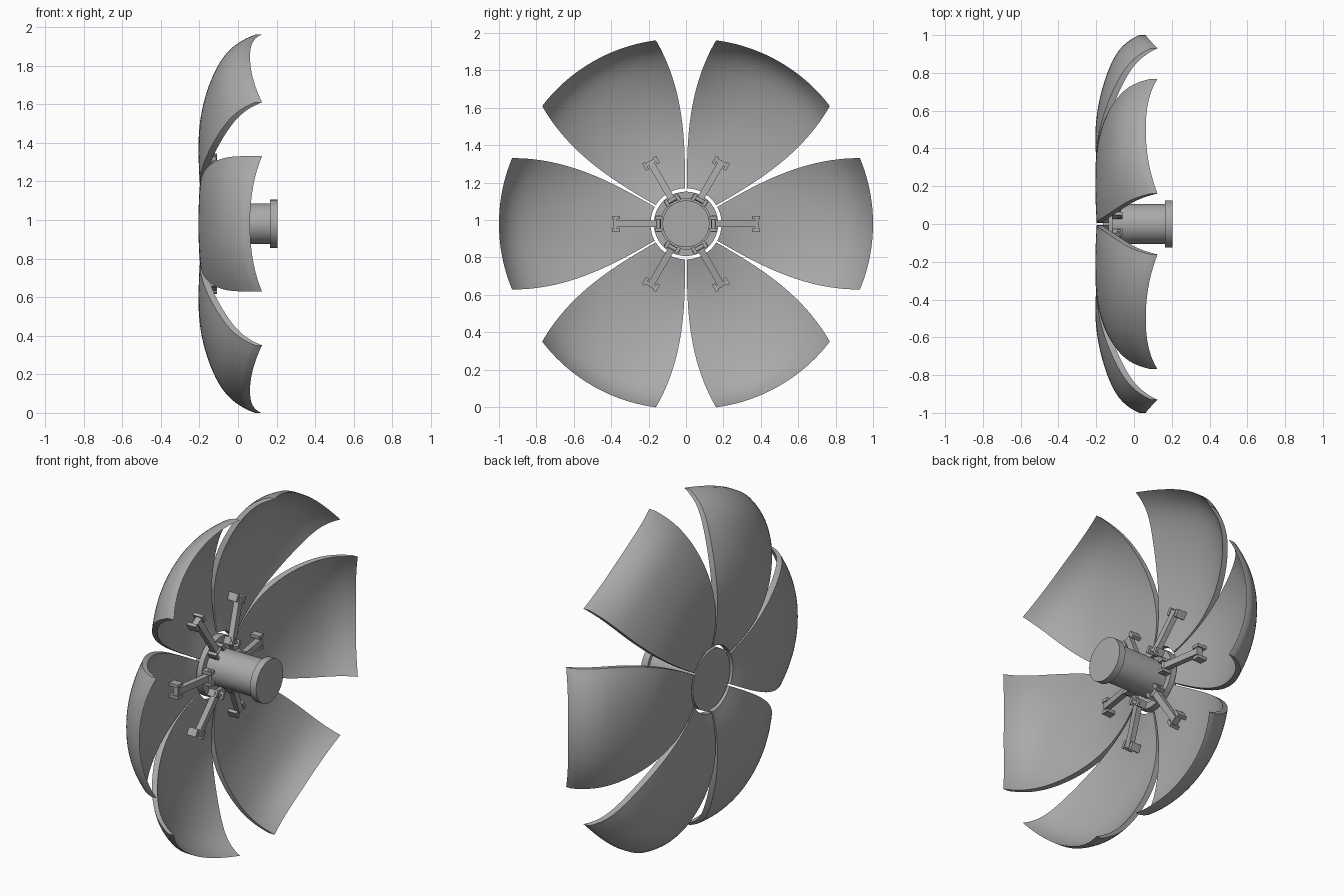
import bpy, bmesh, math
from mathutils import Matrix, Vector

cube = bpy.data.objects.get("Cube")
if cube:
    bpy.data.objects.remove(cube)

CENTRE = Matrix.Translation((0, 0, 0.98))
COUNT = 6

grey = bpy.data.materials.new("plain grey")
grey.use_nodes = True
grey.diffuse_color = (0.4, 0.4, 0.4, 1)
grey.node_tree.nodes["Principled BSDF"].inputs["Base Color"].default_value = (0.4, 0.4, 0.4, 1)


def to_mesh(bm, name):
    bmesh.ops.recalc_face_normals(bm, faces=bm.faces)
    mesh = bpy.data.meshes.new(name)
    bm.to_mesh(mesh)
    bm.free()
    mesh.materials.append(grey)
    return mesh


def place(mesh, name, turn=0.0):
    obj = bpy.data.objects.new(name, mesh)
    bpy.context.collection.objects.link(obj)
    obj.matrix_world = CENTRE @ Matrix.Rotation(turn, 4, 'X')
    bpy.ops.object.select_all(action='DESELECT')
    obj.select_set(True)
    bpy.context.view_layer.objects.active = obj
    bpy.ops.object.shade_smooth_by_angle(angle=math.radians(35))
    return obj


def place_around(mesh, name):
    for k in range(COUNT):
        place(mesh, f"{name}_{k + 1}", k * math.tau / COUNT)


def add_box(bm, lo, hi, tilt=0.0):
    lo, hi = Vector(lo), Vector(hi)
    mat = (Matrix.Translation((lo + hi) / 2) @ Matrix.Rotation(tilt, 4, 'Z')
           @ Matrix.Diagonal((*(hi - lo), 1)))
    bmesh.ops.create_cube(bm, size=1, matrix=mat)


def lathe(name, profile, closed=False):
    """Spin (x, radius) points around the x axis."""
    bm = bmesh.new()
    verts = [bm.verts.new((x, r, 0)) for x, r in profile]
    edges = [bm.edges.new(p) for p in zip(verts, verts[1:])]
    if closed:
        edges.append(bm.edges.new((verts[-1], verts[0])))
    bmesh.ops.spin(bm, geom=verts + edges, cent=(0, 0, 0), axis=(1, 0, 0),
                   angle=math.tau, steps=64)
    bmesh.ops.remove_doubles(bm, verts=bm.verts, dist=0.0001)
    return place(to_mesh(bm, name), name)


# Cupped petal: a fan-shaped grid bent into a bowl, then thickened
def petal_point(u, v):
    r = 0.19 + 0.81 * (1 - (1 - u) ** 1.5)
    s = (r - 0.19) / 0.81
    half = math.pi / 6 - math.asin((0.005 + 0.157 * s ** 2.8) / r)
    x = -0.205 + 0.52 * (r - 0.45) ** 2 + 0.075 * max(0, (r - 0.45) / 0.55) ** 12
    x += 0.062 * s ** 1.7 * abs(v) ** 2.2
    r -= 0.006 * s * v * v
    return Vector((x, r * math.cos(half * v), r * math.sin(half * v)))


bm = bmesh.new()
bmesh.ops.create_grid(bm, x_segments=28, y_segments=20, size=1)
for vert in bm.verts:
    vert.co = petal_point((vert.co.x + 1) / 2, vert.co.y)
shell = bmesh.ops.extrude_face_region(bm, geom=bm.faces[:], use_keep_orig=True)
inner = [g for g in shell["geom"] if isinstance(g, bmesh.types.BMVert)]
bmesh.ops.translate(bm, verts=inner, vec=(0.035, 0, 0))
place_around(to_mesh(bm, "petal"), "petal")

# Hub: shaft with end flange, back plate and slim ring
lathe("shaft", [(-0.14, 0), (-0.14, 0.105), (0.165, 0.105), (0.165, 0.125),
                (0.205, 0.125), (0.205, 0)])
lathe("back_plate", [(-0.165, 0), (-0.165, 0.172), (-0.135, 0.172), (-0.135, 0)])
lathe("hub_ring", [(-0.135, 0.135), (-0.135, 0.172), (-0.115, 0.172), (-0.115, 0.135)], True)

# Hinge lugs: a pair beside each arm, with a pin through them
bm = bmesh.new()
for side in (-1, 1):
    z = side * 0.032
    add_box(bm, (-0.14, 0.125, z - 0.009), (-0.06, 0.165, z + 0.009))
bmesh.ops.create_cone(bm, cap_ends=True, segments=16, radius1=0.011, radius2=0.011, depth=0.09,
                      matrix=Matrix.Translation((-0.08, 0.147, 0)))
place_around(to_mesh(bm, "hinge_lug"), "hinge_lug")

# Support arm with a forked foot that meets the petal
bm = bmesh.new()
add_box(bm, (-0.125, 0.135, -0.018), (-0.093, 0.385, 0.018), math.radians(9))
add_box(bm, (-0.15, 0.368, -0.042), (-0.115, 0.388, 0.042))
for side in (-1, 1):
    z = side * 0.034
    add_box(bm, (-0.175, 0.352, z - 0.009), (-0.11, 0.396, z + 0.009))
place_around(to_mesh(bm, "support_arm"), "support_arm")
